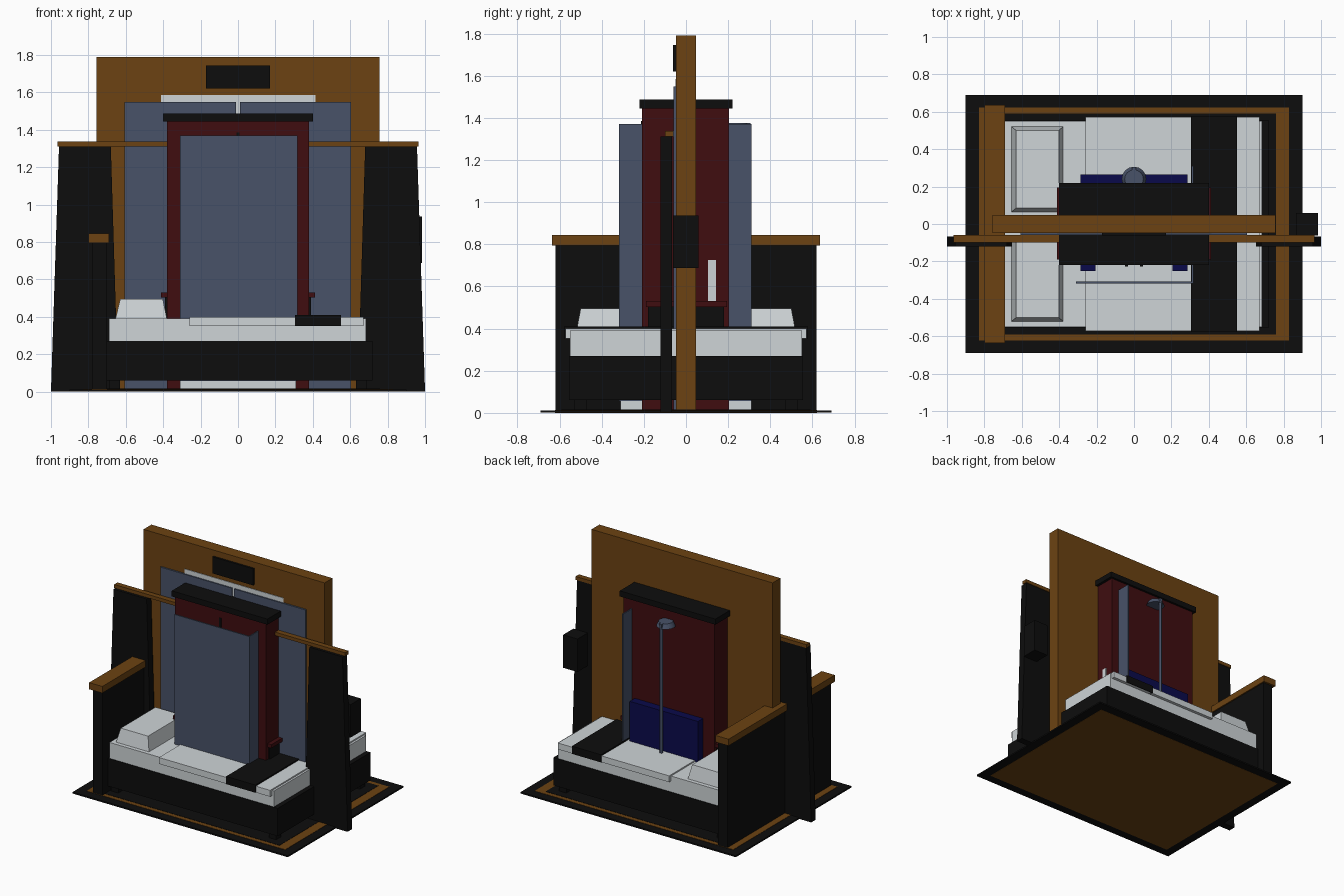
import bpy, bmesh, math

if "Cube" in bpy.data.objects:
    bpy.data.objects.remove(bpy.data.objects["Cube"])

def mat(name, rgb):
    m = bpy.data.materials.new(name)
    m.diffuse_color = (*rgb, 1)
    m.use_nodes = True
    m.node_tree.nodes["Principled BSDF"].inputs["Base Color"].default_value = m.diffuse_color
    return m

BLACK = mat("black", (.004, .004, .004))
BROWN = mat("wood brown", (.15, .055, .006))
RED = mat("dark red", (.05, .004, .005))
GREY = mat("blue grey", (.065, .085, .14))
WHITE = mat("soft white", (.62, .66, .68))
NAVY = mat("navy", (.003, .003, .07))

def frustum(name, m, lo, hi, z0, z1):
    """Box with separate bottom (lo) and top (hi) rectangles: x0, x1, y0, y1."""
    bm = bmesh.new()
    rings = []
    for (x0, x1, y0, y1), z in ((lo, z0), (hi, z1)):
        rings.append([bm.verts.new(p) for p in
                      ((x0, y0, z), (x1, y0, z), (x1, y1, z), (x0, y1, z))])
    a, b = rings
    bm.faces.new(a[::-1])
    bm.faces.new(b)
    for i in range(4):
        j = (i + 1) % 4
        bm.faces.new((a[i], a[j], b[j], b[i]))
    me = bpy.data.meshes.new(name)
    bm.to_mesh(me)
    bm.free()
    me.materials.append(m)
    ob = bpy.data.objects.new(name, me)
    bpy.context.collection.objects.link(ob)
    return ob

def box(name, m, x0, x1, y0, y1, z0, z1):
    r = (x0, x1, y0, y1)
    return frustum(name, m, r, r, z0, z1)

def cyl(name, m, r, x, y, z0, z1, n=16, r2=None):
    bpy.ops.mesh.primitive_cone_add(vertices=n, radius1=r, radius2=r if r2 is None else r2,
                                    depth=z1 - z0, location=(x, y, (z0 + z1) / 2))
    ob = bpy.context.object
    ob.name = name
    ob.data.materials.append(m)
    bpy.ops.object.shade_smooth_by_angle()

# Rug: black edge, brown band, black middle
box("rug_edge", BLACK, -.9, .9, -.69, .69, .001, .012)
box("rug_band", BROWN, -.83, .83, -.622, .622, 0, .014)
box("rug_middle", BLACK, -.76, .76, -.59, .59, .005, .016)

# Bed: base, legs, headboard, mattress, duvet, runner, pillows
box("bed_base", BLACK, -.70, .72, -.555, .555, .06, .27)
for sx in (-1, 1):
    for sy in (-1, 1):
        box("bed_leg", BLACK, sx * .66 - .03, sx * .66 + .03, sy * .5 - .03, sy * .5 + .03, .014, .06)
box("headboard", BLACK, -.78, -.70, -.62, .62, .014, .80)
box("headboard_cap", BROWN, -.80, -.69, -.635, .635, .795, .845)
box("mattress", WHITE, -.69, .685, -.55, .55, .265, .39)
box("duvet", WHITE, -.26, .67, -.573, .573, .352, .40)
box("bed_runner", BLACK, .305, .55, -.578, .578, .352, .41)
for s in (-1, 1):
    y0, y1 = sorted((s * .065, s * .52))
    frustum("pillow", WHITE, (-.655, -.38, y0, y1), (-.63, -.402, y0 + .02, y1 - .02), .39, .495)

# Wall-sized door frame with double doors, lining and sign plate
box("door_frame", BROWN, -.757, .757, -.047, .047, 0, 1.79)
box("door_lining", WHITE, -.412, .415, -.051, .04, .01, 1.585)
box("left_door", GREY, -.608, -.01, -.06, .04, .01, 1.55)
box("right_door", GREY, .01, .605, -.06, .04, .01, 1.55)
box("sign_plate", BLACK, -.17, .17, -.062, .04, 1.62, 1.745)

# Curtains and rod
for s in (-1, 1):
    lx = sorted((s * .64, s * 1.0))
    hx = sorted((s * .68, s * .957))
    frustum("curtain", BLACK, (*lx, -.12, -.066), (*hx, -.12, -.066), .002, 1.312)
box("curtain_rod", BROWN, -.965, .965, -.10, -.06, 1.312, 1.338)

# Wall box beside the curtain
box("wall_box", BLACK, .865, .985, -.062, .06, .688, .937)

# Wardrobe with cap, door gap and handles
box("wardrobe", RED, -.38, .38, -.208, .204, .002, 1.45)
box("wardrobe_cap", BLACK, -.40, .40, -.22, .22, 1.445, 1.487)
box("door_gap", BLACK, -.008, .008, -.213, -.2, .1, 1.385)
for s in (-1, 1):
    box("wardrobe_handle", BLACK, s * .04 - .008, s * .04 + .008, -.226, -.2, .65, .8)

# Low cabinet with rim, and the small white tank on it
box("cabinet", BLACK, -.39, .39, -.18, .18, .06, .505)
box("cabinet_rim", RED, -.412, .412, -.19, .195, .503, .53)
box("tank", WHITE, .2, .386, .104, .142, .53, .725)

# Shower: tray, two glass panels, pole and head
box("shower_tray", WHITE, -.31, .31, -.31, .31, .016, .056)
box("front_glass", GREY, -.31, .317, -.317, -.308, .056, 1.37)
box("side_glass", GREY, .308, .317, -.308, .31, .056, 1.37)
cyl("shower_pole", GREY, .011, 0, .295, .05, 1.372)
cyl("shower_head", GREY, .066, 0, .24, 1.34, 1.375, r2=.05)
box("shower_arm", GREY, -.011, .011, .23, .306, 1.35, 1.375)

# Armchair: back, arms and seat
box("chair_back", NAVY, -.285, .285, .2, .265, .1, .70)
box("chair_seat", NAVY, -.2, .2, -.2, .2, .2, .42)
for s in (-1, 1):
    x0, x1 = sorted((s * .205, s * .285))
    box("chair_arm", NAVY, x0, x1, -.25, .22, .1, .55)
